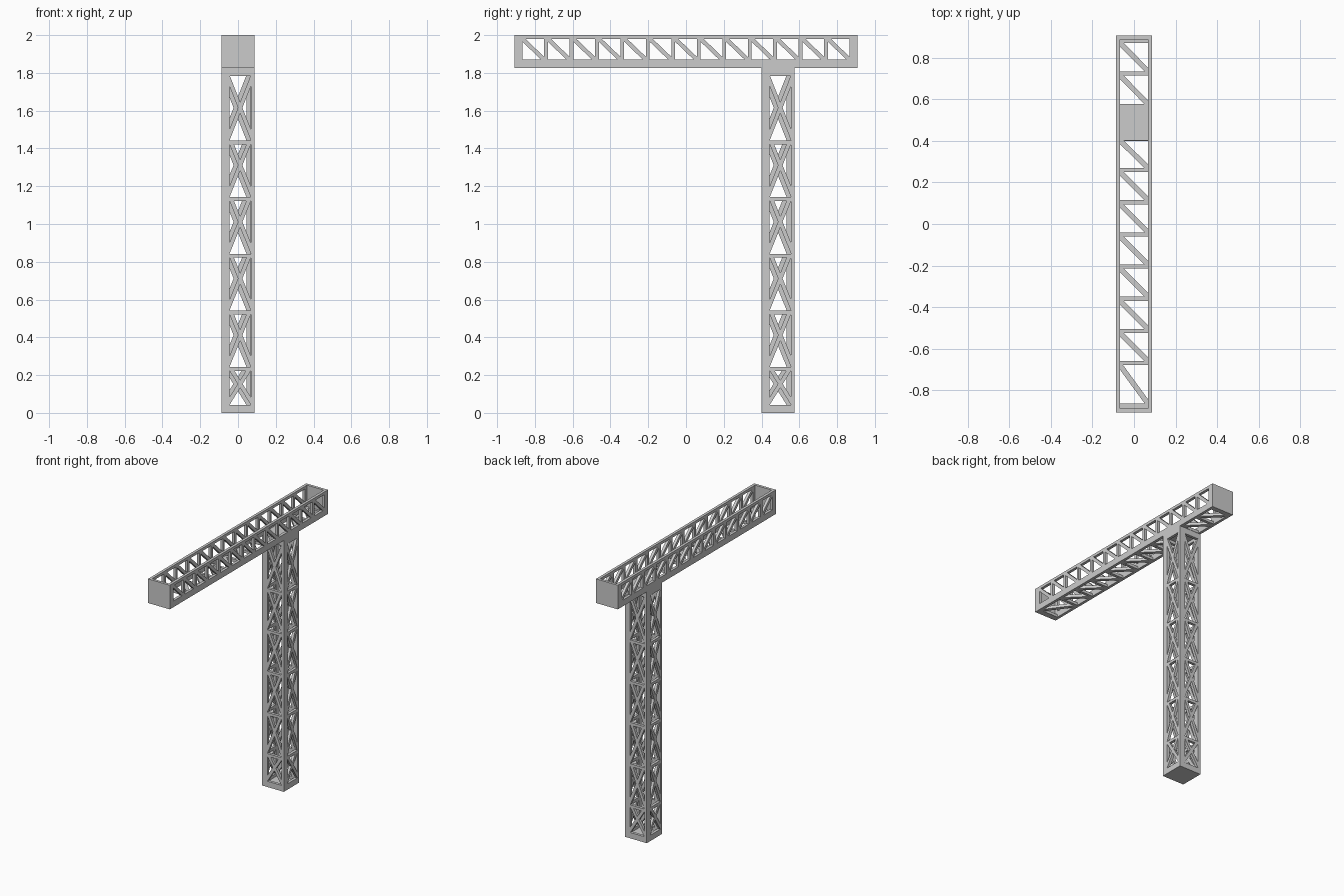
import bpy, bmesh, math
from mathutils import Matrix, Vector

if "Cube" in bpy.data.objects:
    bpy.data.objects.remove(bpy.data.objects["Cube"])

T = 0.02            # plate thickness
HW = 0.0875         # half width of the square sections
COL_Y = 0.488       # column centre
JOIN = 1.825        # height where the beam sits on the column
END = 0.908         # half length of the beam


def rect(l, b, r, t):
    return [(l, b), (r, b), (r, t), (l, t)]


def falling_brace(l, b, r, t, w):
    """Bar from the top left to the bottom right corner of an opening."""
    W, H = r - l, t - b
    L = math.hypot(W, H)
    a, c = w / 2 * L / H, w / 2 * L / W
    return [(l, t - c), (r - a, b), (r, b), (r, b + c), (l + a, t), (l, t)]


def make(name, shapes, origin, u, v, n, thick=T):
    """Extrude flat outlines, drawn in the u/v plane, along n."""
    o, u, v, n = map(Vector, (origin, u, v, n))
    bm = bmesh.new()
    for pts in shapes:
        lo = [bm.verts.new(o + u * p + v * q) for p, q in pts]
        hi = [bm.verts.new(o + u * p + v * q + n * thick) for p, q in pts]
        bm.faces.new(lo[::-1])
        bm.faces.new(hi)
        k = len(pts)
        for i in range(k):
            j = (i + 1) % k
            bm.faces.new((lo[i], lo[j], hi[j], hi[i]))
    bmesh.ops.recalc_face_normals(bm, faces=bm.faces)
    me = bpy.data.meshes.new(name)
    bm.to_mesh(me)
    bm.free()
    ob = bpy.data.objects.new(name, me)
    bpy.context.collection.objects.link(ob)
    return ob


# Column: four identical cross-braced panels in a pinwheel
L, R = -0.045, 0.068
cells = [(0.042, 0.223)] + [(0.243 + 0.3 * i, 0.523 + 0.3 * i) for i in range(4)]
cells = [(0.042, 0.223), (0.243, 0.522), (0.542, 0.822), (0.842, 1.122),
         (1.142, 1.422), (1.442, 1.783)]
panel = [rect(-HW + T, 0, L, JOIN), rect(R, 0, HW, JOIN)]
edges = [0] + [z for c in cells for z in c] + [JOIN]
panel += [rect(L, edges[i], R, edges[i + 1]) for i in range(0, len(edges), 2)]
for b, t in cells:
    H = min(t - b, 0.287)
    d = 0.022 * math.hypot(R - L, H) / (R - L)
    top = min(t, b + H + d)
    cut = L + (top - b - d) / H * (R - L)
    bar = [(L, b), (R, b + H), (R, top), (cut, top), (L, b + d)]
    if top - b - H < 1e-4:
        bar.pop(2)
    if R - cut < 1e-4:
        bar = [(L, b), (R, b + H), (R, top), (L, b + d)]
    panel += [bar, [(L + R - p, q) for p, q in bar][::-1]]

for i, side in enumerate(("front", "right", "back", "left")):
    rot = Matrix.Rotation(i * math.pi / 2, 3, 'Z')
    make("column_panel_" + side, panel, rot @ Vector((0, -HW, 0)) + Vector((0, COL_Y, 0)),
         rot @ Vector((1, 0, 0)), (0, 0, 1), rot @ Vector((0, 1, 0)))

# Column end plates
inner = HW - T
for name, z in (("column_base_plate", 0), ("column_cap_plate", JOIN - T)):
    make(name, [rect(-inner, -inner, inner, inner)], (0, COL_Y, z),
         (1, 0, 0), (0, 1, 0), (0, 0, 1))

# Beam side walls: 13 bays with one falling brace each
y0, y1, z0, z1 = -0.866, 0.866, 1.87, 1.98
wall = [rect(-END, JOIN, END, z0), rect(-END, z1, END, 2.0),
        rect(-END, z0, y0, z1), rect(y1, z0, END, z1)]
pitch = (y1 - y0 + T) / 13
for i in range(13):
    a = y0 + i * pitch
    b = a + pitch - T
    wall.append(falling_brace(a, z0, b, z1, 0.022))
    if i < 12:
        wall.append(rect(b, z0, b + T, z1))
for name, x in (("beam_wall_right", HW - T), ("beam_wall_left", -HW)):
    make(name, wall, (x, 0, 0), (0, 1, 0), (0, 0, 1), (1, 0, 0))

# Beam end plates
for name, y in (("beam_end_front", -END), ("beam_end_back", END - T)):
    make(name, [rect(-inner, JOIN, inner, 2.0)], (0, y, 0),
         (1, 0, 0), (0, 0, 1), (0, 1, 0))

# Beam floor: braced bays with a solid plate over the column
rungs = [(-0.888, -0.865)]
rungs += [(-0.68 + 0.155 * i, -0.66 + 0.155 * i) for i in range(7)]
rungs += [(0.402, 0.578), (0.715, 0.735), (0.872, 0.888)]
floor = [rect(-inner, a, inner, b) for a, b in rungs]
for (_, a), (b, _) in zip(rungs, rungs[1:]):
    if b - a > 0.05:
        floor.append(falling_brace(-inner, a, inner, b, 0.025))
make("beam_floor", floor, (0, 0, JOIN), (1, 0, 0), (0, 1, 0), (0, 0, 1))
